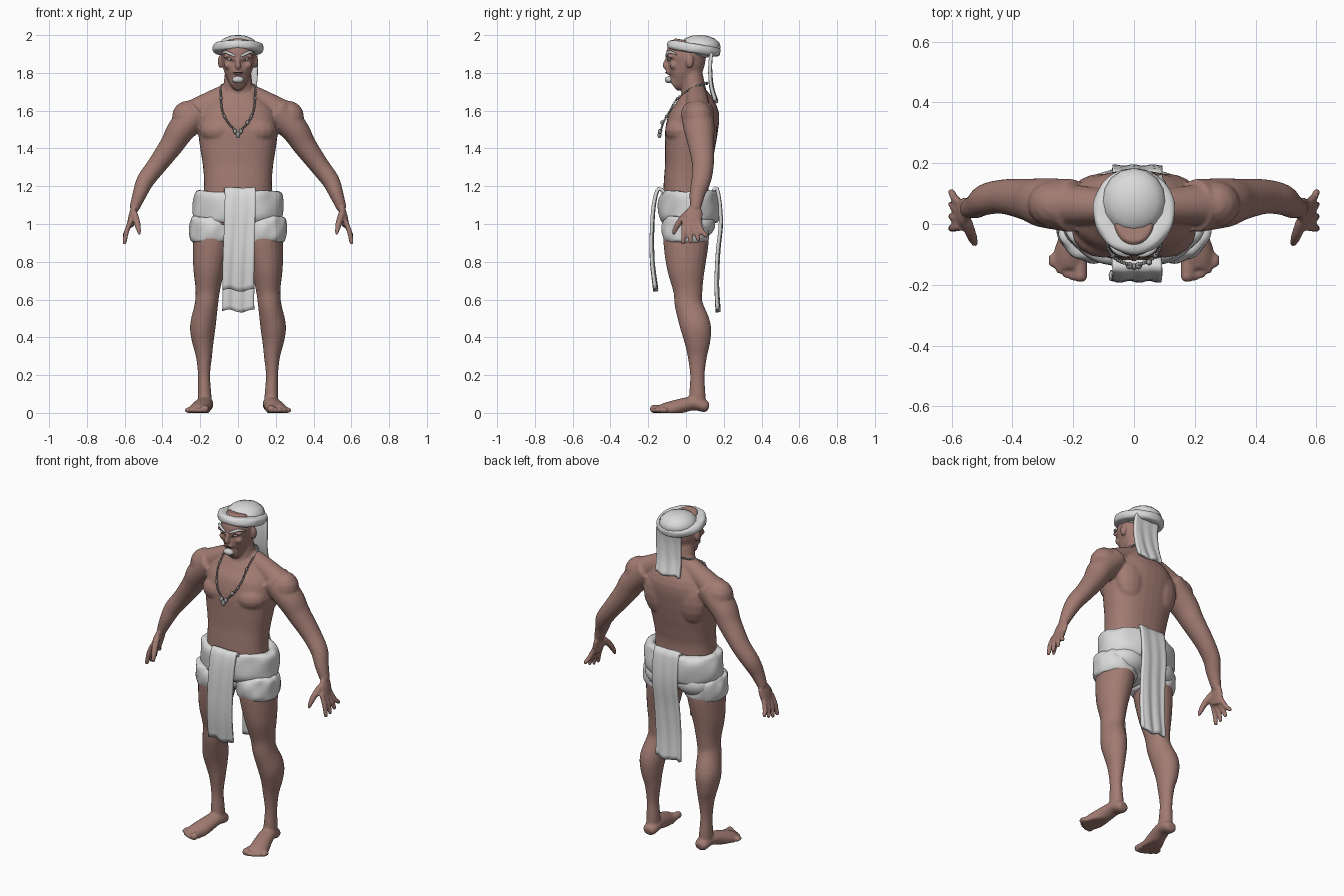
import bpy, bmesh
from math import sin, cos, pi, radians, copysign
from mathutils import Vector, Matrix

cube = bpy.data.objects.get("Cube")
if cube:
    bpy.data.objects.remove(cube, do_unlink=True)


def material(name, red, green, blue):
    mat = bpy.data.materials.new(name)
    mat.use_nodes = True
    colour = (red, green, blue, 1)
    mat.diffuse_color = colour
    mat.node_tree.nodes["Principled BSDF"].inputs["Base Color"].default_value = colour
    return mat


SKIN = material("skin", .36, .2, .17)
CLOTH = material("pale cloth", .7, .7, .7)
PALE = material("grey white", .6, .6, .6)
DARK = material("dark brown", .06, .04, .03)
METAL = material("bead grey", .3, .3, .3)


def finish(bm, name, mat):
    bmesh.ops.recalc_face_normals(bm, faces=bm.faces[:])
    for face in bm.faces:
        face.smooth = True
    mesh = bpy.data.meshes.new(name)
    bm.to_mesh(mesh)
    bm.free()
    mesh.materials.append(mat)
    ob = bpy.data.objects.new(name, mesh)
    bpy.context.collection.objects.link(ob)
    return ob


def spline(points, steps=4):
    """Smooth interpolation through tuples of numbers."""
    p = [Vector(q) for q in points]
    p = [p[0]] + p + [p[-1]]
    out = []
    for a, b, c, d in zip(p, p[1:], p[2:], p[3:]):
        for i in range(steps):
            t = i / steps
            out.append(b + (c - a) * t / 2 + (a - b * 2.5 + c * 2 - d / 2) * t * t
                       + ((b - c) * 3 + d - a) / 2 * t ** 3)
    return out + [p[-1]]


def bridge(bm, rings, closed=True):
    for lower, upper in zip(rings, rings[1:]):
        count = len(lower)
        for k in range(count if closed else count - 1):
            m = (k + 1) % count
            bm.faces.new((lower[k], lower[m], upper[m], upper[k]))


def tube(bm, sections, side=1, deep=1.0, sides=20, square=1.0):
    """Closed loft through (x, y, z, radius); deep scales the second radius."""
    points = spline(sections)
    centres = [Vector((p[0] * side, p[1], p[2])) for p in points]
    span = (centres[-1] - centres[0]).normalized()
    across = Vector((0, 1, 0)) if abs(span.x) > .8 else Vector((1, 0, 0))
    rings = []
    last = len(points) - 1
    for i, p in enumerate(points):
        along = (centres[min(i + 1, last)] - centres[max(i - 1, 0)]).normalized()
        u = (across - along * across.dot(along)).normalized()
        v = along.cross(u)
        ring = []
        for k in range(sides):
            angle = 2 * pi * k / sides
            c, s = (copysign(abs(w) ** square, w) for w in (cos(angle), sin(angle)))
            co = centres[i] + (u * c + v * s * deep) * p[3]
            co.z = max(co.z, 0)
            ring.append(bm.verts.new(co))
        rings.append(ring)
    bridge(bm, rings)
    bm.faces.new(rings[0])
    bm.faces.new(rings[-1])


def column(bm, rows, **options):
    """Loft on the centre line through (y, z, radius)."""
    tube(bm, [(0, *row) for row in rows], **options)


def blob(bm, centre, radii, turn=0, seg=16):
    matrix = Matrix.Translation(centre) @ Matrix.Rotation(turn, 4, 'Y') @ Matrix.Diagonal((*radii, 1))
    bmesh.ops.create_uvsphere(bm, u_segments=seg, v_segments=seg // 2, radius=1, matrix=matrix)


def blob_object(name, centre, radii, mat, turn=0):
    bm = bmesh.new()
    blob(bm, centre, radii, turn)
    return finish(bm, name, mat)


def band(name, centre, rx, ry, thick, height, wrinkle, tilt=0, around=72, section=20):
    """Padded elliptical ring of cloth with soft folds."""
    bm = bmesh.new()
    rings = []
    for j in range(section + 1):
        b = 2 * pi * j / section
        out = thick * copysign(abs(cos(b)) ** .6, cos(b))
        up = height * copysign(abs(sin(b)) ** .8, sin(b))
        ring = []
        for k in range(around):
            a = 2 * pi * k / around
            fold = wrinkle * (sin(3 * a + 3 * b) + .6 * sin(7 * a - 4 * b) + .4 * sin(11 * a))
            ring.append(bm.verts.new(((rx + out + fold) * cos(a), (ry + out + fold) * sin(a), up + fold)))
        rings.append(ring)
    bridge(bm, rings)
    bmesh.ops.remove_doubles(bm, verts=bm.verts[:], dist=.0001)
    bm.transform(Matrix.Translation(centre) @ Matrix.Rotation(tilt, 4, 'X'))
    return finish(bm, name, CLOTH)


def panel(name, path, x0=-.075, x1=.088, columns=16):
    """Hanging strip of cloth along a path of (y, z)."""
    bm = bmesh.new()
    points = spline(path)
    rows = []
    for j, (y, z) in enumerate(points):
        fall = j / len(points)
        rows.append([bm.verts.new((x0 + (x1 - x0) * k / columns + .005 * sin(5 * fall),
                                   y + .005 * fall * sin(k + 3 * fall),
                                   z + .008 * fall * sin(k / 2))) for k in range(columns + 1)])
    bridge(bm, rows, closed=False)
    ob = finish(bm, name, CLOTH)
    solid = ob.modifiers.new("thickness", 'SOLIDIFY')
    solid.thickness, solid.offset = .018, 0


# Torso and neck
bm = bmesh.new()
column(bm, [(0, 1, .19), (0, 1.2, .18), (.01, 1.3, .185), (.02, 1.4, .2), (.03, 1.5, .21),
            (.05, 1.6, .19), (.05, 1.7, .1)], deep=.66, sides=32, square=.85)
column(bm, [(.05, 1.6, .1), (.04, 1.72, .08), (.03, 1.8, .07), (.02, 1.85, .06)], deep=.8)
# Head, nose and lips
column(bm, [(-.07, 1.735, .03), (-.04, 1.76, .05), (-.02, 1.8, .07), (0, 1.85, .084),
            (0, 1.91, .088), (.01, 1.97, .06)], deep=1.18, sides=32)
column(bm, [(-.09, 1.895, .01), (-.106, 1.86, .011), (-.109, 1.838, .016), (-.1, 1.828, .014)])
blob(bm, (0, -.095, 1.803), (.026, .013, .012))
for s in (1, -1):
    # Ears, brow ridges and cheeks
    blob(bm, (s * .094, .02, 1.86), (.013, .022, .036))
    blob(bm, (s * .047, -.08, 1.892), (.036, .02, .011), s * .2)
    blob(bm, (s * .05, -.066, 1.84), (.025, .022, .022))
    # Chest, shoulder blade, shoulder and neck slope
    blob(bm, (s * .1, -.025, 1.495), (.105, .087, .075))
    blob(bm, (s * .105, .1, 1.5), (.1, .066, .14))
    blob(bm, (s * .265, .065, 1.568), (.085, .078, .085))
    tube(bm, [(.04, .055, 1.7, .05), (.13, .06, 1.65, .06), (.25, .065, 1.58, .07)], s)
    # Arm and palm
    tube(bm, [(.2, .06, 1.6, .08), (.3, .07, 1.5, .074), (.35, .08, 1.42, .063), (.43, .09, 1.31, .052),
              (.49, .08, 1.23, .047), (.52, .06, 1.16, .038), (.55, .05, 1.08, .026)], s, deep=1.1)
    tube(bm, [(.55, .05, 1.08, .017), (.56, .04, 1.04, .02), (.57, .03, .99, .019)], s, deep=2.4)
    # Fingers and thumb
    for i in range(4):
        base, tip, low = .025 * i - .01, .04 * i - .015, .89 + .004 * i * i
        tube(bm, [(.567, base, 1.02, .013), (.59, (base + tip) / 2, .96, .014),
                  (.6, tip, low + .015, .012), (.6, tip, low, .007)], s, sides=10)
    tube(bm, [(.55, .01, 1.06, .018), (.535, -.035, 1.01, .018),
              (.525, -.06, .965, .013), (.52, -.067, .945, .008)], s, sides=10)
    # Leg
    tube(bm, [(.13, 0, 1, .1), (.138, 0, .9, .1), (.153, 0, .77, .085), (.16, .01, .65, .065),
              (.168, .015, .57, .062), (.186, .05, .46, .068), (.186, .06, .38, .058),
              (.18, .06, .3, .043), (.18, .06, .2, .032), (.177, .06, .1, .036),
              (.176, .06, .03, .038)], s, deep=1.2)
    # Foot and toes
    tube(bm, [(.172, .12, .03, .025), (.173, .1, .035, .04), (.176, .04, .05, .045),
              (.19, -.03, .035, .05), (.207, -.1, .01, .057), (.21, -.14, 0, .05)], s, deep=.8)
    for i in range(5):
        x, tip, r = .175 + .023 * i, .003 * i * i - .19, .014 if i else .021
        tube(bm, [(x, -.1, r, r), (x, tip + .035, r, r), (x, tip + .01, r, r),
                  (x, tip, r, r / 2)], s, sides=12)
body = finish(bm, "body", SKIN)
fuse = body.modifiers.new("fuse", 'REMESH')
fuse.mode, fuse.voxel_size, fuse.use_smooth_shade = 'VOXEL', .007, True
soften = body.modifiers.new("soften", 'SMOOTH')
soften.factor, soften.iterations = .5, 5

# Eyes, eyebrows, mouth and goatee
for s, side in ((1, "left"), (-1, "right")):
    blob_object(side + "_eye", (s * .04, -.086, 1.872), (.017, .012, .007), PALE, s * -.15)
    blob_object(side + "_pupil", (s * .038, -.096, 1.872), (.005, .004, .005), DARK)
    bm = bmesh.new()
    tube(bm, [(.014, -.104, 1.887, .005), (.04, -.1, 1.9, .008),
              (.066, -.083, 1.91, .008), (.086, -.05, 1.897, .004)], s, sides=10)
    finish(bm, side + "_eyebrow", PALE)
blob_object("mouth_line", (0, -.107, 1.803), (.024, .004, .003), DARK)
blob_object("goatee", (0, -.09, 1.764), (.032, .022, .019), PALE)

# Head wrap with hanging tail
tilt = radians(-9)
band("head_wrap_brim", (0, .042, 1.93), .1, .108, .035, .026, .001, tilt)
dome = blob_object("head_wrap_dome", (0, .04, 1.94), (.106, .11, .062), CLOTH)
dome.rotation_euler.x = tilt / 9
panel("head_wrap_tail", [(.135, 1.91), (.128, 1.83), (.135, 1.73), (.158, 1.645)], -.06, .1)

# Waist wrap: upper band, thigh cuffs and seat
band("waist_band", (0, .02, 1.09), .205, .13, .035, .085, .003)
for s, side in ((1, "left"), (-1, "right")):
    band(side + "_thigh_cuff", (s * .133, 0, .97), .092, .092, .033, .07, .003)
bm = bmesh.new()
blob(bm, (0, .01, .985), (.17, .12, .07), seg=32)
for s in (1, -1):
    blob(bm, (s * .1, .05, 1), (.12, .105, .085), seg=32)
finish(bm, "wrap_seat", CLOTH)
panel("front_panel", [(-.1, 1.15), (-.145, 1.185), (-.17, 1.1), (-.18, .95), (-.178, .8), (-.16, .65)])
panel("back_panel", [(.13, 1.15), (.165, 1.185), (.185, 1.02), (.17, .85), (.163, .68), (.17, .54)])

# Bead necklace with pendant
bm = bmesh.new()
strand = [(0, .11, 1.745), (.07, .09, 1.74), (.09, .03, 1.72), (.09, -.045, 1.665),
          (.083, -.085, 1.6), (.055, -.118, 1.54), (.014, -.134, 1.495)]
for s in (1, -1):
    for i, p in enumerate(spline(strand, 6)):
        r = .006 if i % 9 else .009
        blob(bm, (s * p[0], p[1], p[2]), (r, r, r), seg=8)
    blob(bm, (s * .015, -.138, 1.49), (.011, .011, .013))
blob(bm, (0, -.14, 1.472), (.012, .011, .018))
blob(bm, (.05, -.126, 1.537), (.01, .01, .012))
finish(bm, "necklace", METAL)
